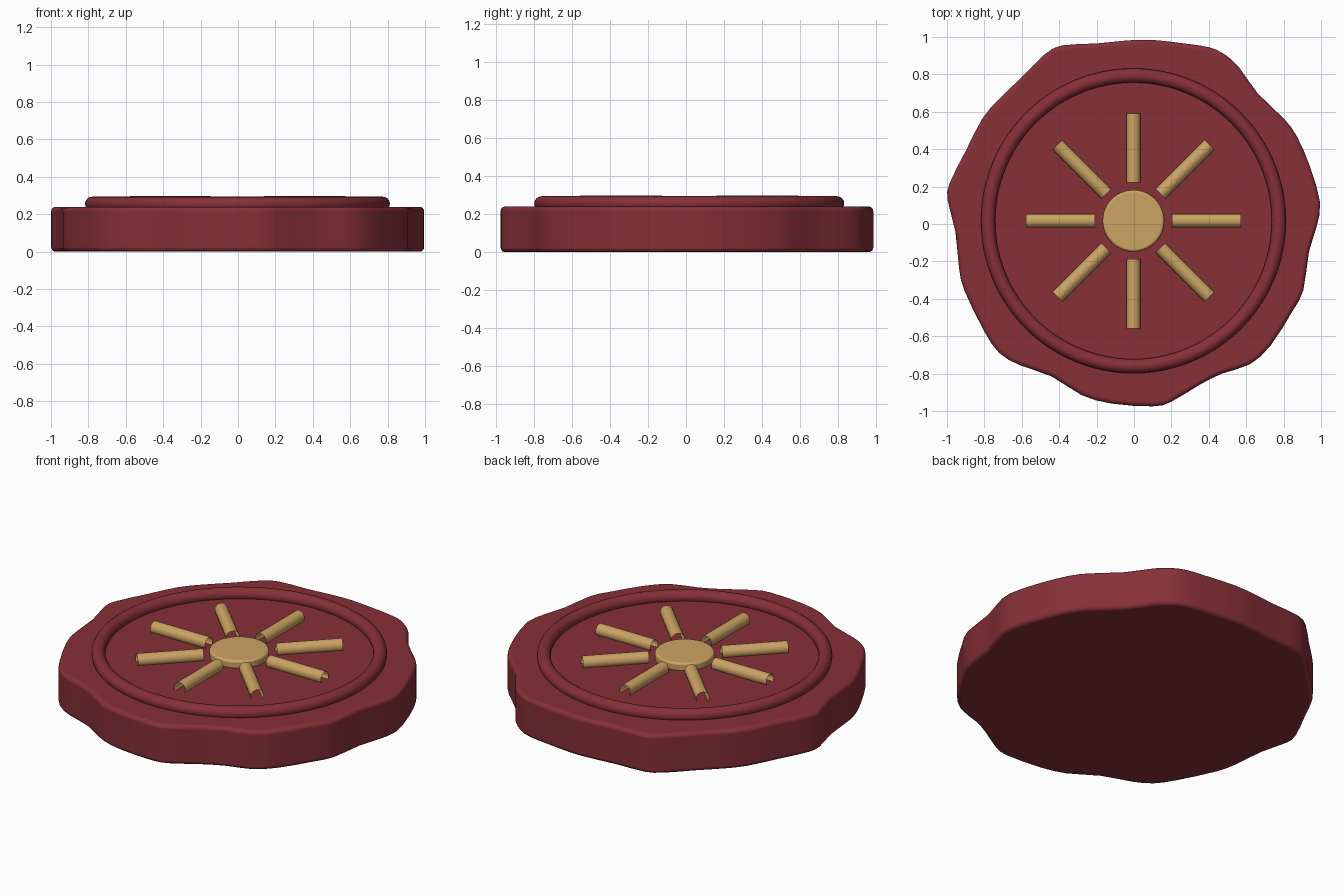
import bpy, bmesh, math
from mathutils import Vector

if "Cube" in bpy.data.objects:
    bpy.data.objects.remove(bpy.data.objects["Cube"])

CX, CY = -0.003, 0.017   # centre of the raised design
TOP = 0.24               # upper face of the wax


def material(name, rgb):
    m = bpy.data.materials.new(name)
    m.diffuse_color = (*rgb, 1)
    m.use_nodes = True
    m.node_tree.nodes["Principled BSDF"].inputs["Base Color"].default_value = m.diffuse_color
    return m


wax = material("wax red", (0.24, 0.029, 0.039))
gold = material("gold", (0.60, 0.37, 0.125))


def smooth(obj, mat, angle=35):
    obj.data.materials.clear()
    obj.data.materials.append(mat)
    bpy.ops.object.select_all(action='DESELECT')
    obj.select_set(True)
    bpy.context.view_layer.objects.active = obj
    bpy.ops.object.shade_smooth_by_angle(angle=math.radians(angle))


def rounded_slab(name, outline, z0, z1, width, mat):
    """Extruded outline with rounded rims."""
    bm = bmesh.new()
    face = bm.faces.new([bm.verts.new((x, y, z0)) for x, y in outline])
    side = bmesh.ops.extrude_face_region(bm, geom=[face])
    top = [v for v in side["geom"] if isinstance(v, bmesh.types.BMVert)]
    bmesh.ops.translate(bm, verts=top, vec=(0, 0, z1 - z0))
    bmesh.ops.recalc_face_normals(bm, faces=bm.faces)
    me = bpy.data.meshes.new(name)
    bm.to_mesh(me)
    bm.free()
    obj = bpy.data.objects.new(name, me)
    bpy.context.collection.objects.link(obj)
    smooth(obj, mat)
    bev = obj.modifiers.new("rim", 'BEVEL')
    bev.width, bev.segments = width, 4
    bev.limit_method, bev.angle_limit = 'ANGLE', math.radians(50)
    bev.harden_normals = True
    return obj


# Wavy wax body: hand-pressed outline, rounded by a closed spline
edge = [(.09, .985), (.27, .965), (.40, .945), (.48, .91), (.56, .84), (.66, .70),
        (.80, .565), (.87, .47), (.94, .31), (.995, .115), (.975, -.02), (.935, -.15),
        (.905, -.355), (.845, -.47), (.73, -.65), (.62, -.75), (.47, -.80), (.35, -.86),
        (.20, -.95), (.10, -.975), (-.12, -.96), (-.28, -.915), (-.44, -.815),
        (-.61, -.755), (-.72, -.69), (-.80, -.575), (-.905, -.36), (-.935, -.24),
        (-.955, -.04), (-.997, .13), (-.985, .22), (-.90, .39), (-.81, .565),
        (-.72, .67), (-.60, .785), (-.48, .905), (-.385, .955), (-.20, .965), (-.05, .98)]
pts = [Vector(p) for p in edge]
outline = []
for i, b in enumerate(pts):
    a, c, d = pts[i - 1], pts[(i + 1) % len(pts)], pts[(i + 2) % len(pts)]
    outline += [b, (b + c) * 0.5625 - (a + d) * 0.0625]
rounded_slab("wax_body", outline, 0, TOP, 0.025, wax)

# Raised ring around the stamped area
bpy.ops.mesh.primitive_torus_add(location=(CX, CY, 0.256), major_radius=0.777,
                                 minor_radius=0.038, major_segments=96, minor_segments=16)
ring = bpy.context.object
ring.name = "raised_ring"
smooth(ring, wax, 60)

# Central gold disc
disc = [(CX + 0.165 * math.cos(t), CY + 0.165 * math.sin(t))
        for t in (math.tau * k / 48 for k in range(48))]
rounded_slab("centre_disc", disc, TOP - 0.01, 0.285, 0.015, gold)

# Eight open-ended gold tubes radiating from the disc
for k in range(8):
    a = math.tau * k / 8
    r = 0.39
    bpy.ops.mesh.primitive_cylinder_add(
        vertices=16, radius=0.037, depth=0.37, end_fill_type='NOTHING',
        location=(CX + r * math.cos(a), CY + r * math.sin(a), 0.26),
        rotation=(0, math.pi / 2, a))
    ray = bpy.context.object
    ray.name = f"ray_{k + 1}"
    smooth(ray, gold)
